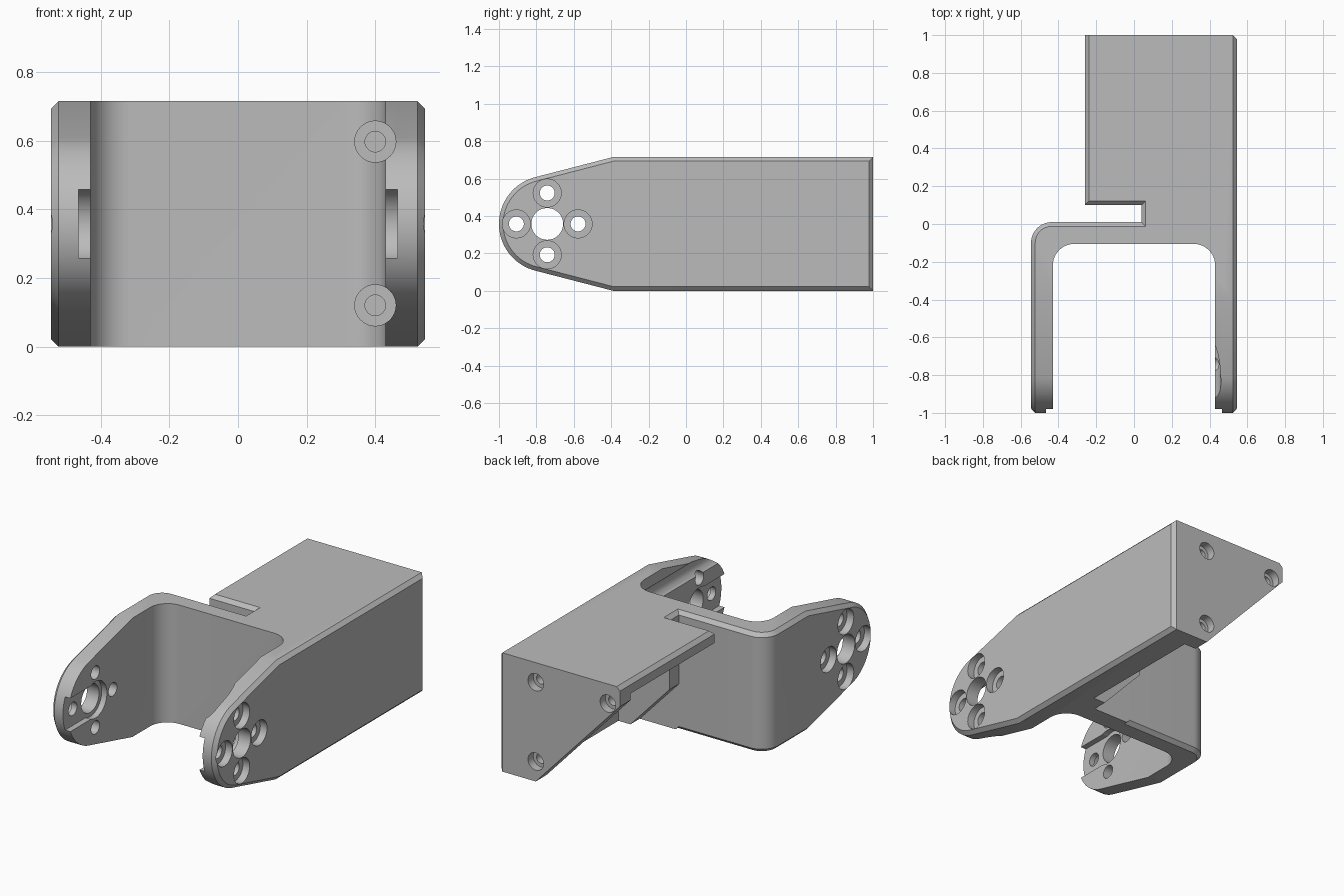
import bpy, bmesh, math
from mathutils import Matrix, Vector

cube = bpy.data.objects.get("Cube")
if cube:
    bpy.data.objects.remove(cube, do_unlink=True)

HALF, INNER, HEIGHT, CHAMFER = 0.545, 0.43, 0.715, 0.022
MID, PIVOT, TIP = HEIGHT / 2, -0.742, 0.258

grey = bpy.data.materials.new("bracket_grey")
grey.use_nodes = True
grey.diffuse_color = (0.5, 0.5, 0.5, 1)
grey.node_tree.nodes["Principled BSDF"].inputs["Base Color"].default_value = (0.5, 0.5, 0.5, 1)


def arc(cx, cy, r, a0, a1, n=12):
    return [(cx + r * math.cos(math.radians(a0 + (a1 - a0) * i / n)),
             cy + r * math.sin(math.radians(a0 + (a1 - a0) * i / n))) for i in range(n + 1)]


def prism(name, points, place, low, high, bevel_rule=None):
    """Extrude a flat outline from low to high; place(a, b, h) gives the 3D point."""
    bm = bmesh.new()
    bottom = [bm.verts.new(place(a, b, low)) for a, b in points]
    top = [bm.verts.new(place(a, b, high)) for a, b in points]
    bm.faces.new(bottom)
    bm.faces.new(top)
    n = len(points)
    for i in range(n):
        j = (i + 1) % n
        bm.faces.new((bottom[i], bottom[j], top[j], top[i]))
    bmesh.ops.recalc_face_normals(bm, faces=bm.faces)
    if bevel_rule:
        edges = [e for e in bm.edges if bevel_rule(e)]
        bmesh.ops.bevel(bm, geom=edges, offset=CHAMFER, segments=1, affect='EDGES', profile=0.5)
    mesh = bpy.data.meshes.new(name)
    bm.to_mesh(mesh)
    bm.free()
    obj = bpy.data.objects.new(name, mesh)
    bpy.context.collection.objects.link(obj)
    return obj


def along_x(a, b, h):
    return Vector((h, a, b))


def along_y(a, b, h):
    return Vector((a, h, b))


def along_z(a, b, h):
    return Vector((a, b, h))


def combine(target, tool, operation='DIFFERENCE'):
    tool.hide_render = True
    mod = target.modifiers.new("cut", 'BOOLEAN')
    mod.operation, mod.solver, mod.object = operation, 'EXACT', tool
    bpy.context.view_layer.objects.active = target
    bpy.ops.object.modifier_apply(modifier=mod.name)
    bpy.data.objects.remove(tool, do_unlink=True)


def drill(target, a, b, r, place, low, high):
    combine(target, prism("drill", arc(a, b, r, 0, 360, 32)[:-1], place, low, high))


def box(target, xs, ys, zs):
    outline = [(xs[0], ys[0]), (xs[1], ys[0]), (xs[1], ys[1]), (xs[0], ys[1])]
    combine(target, prism("pocket", outline, along_z, *zs))


# Plan outline: fork, crossbar, relief slot and long body
plan = [(-HALF, -1.05)] + arc(-HALF + 0.11, -0.1, 0.11, 180, 90)
plan += [(0.04, 0.01), (0.04, 0.1), (-0.26, 0.1), (-0.26, 1), (HALF, 1), (HALF, -1.05), (INNER, -1.05)]
plan += arc(INNER - 0.115, -0.22, 0.115, 0, 90) + arc(-INNER + 0.115, -0.22, 0.115, 90, 180)
plan += [(-INNER, -1.05)]


def back_rim(e):
    p, q = (v.co for v in e.verts)
    return abs(p.z - q.z) < 1e-4 and min(p.y, q.y) > -0.1001 and max(p.x, q.x) < 0.1


bracket = prism("bracket", plan, along_z, 0, HEIGHT, back_rim)

# Side outline: round fork tips tapering up to full height, chamfered on the outer faces
side = [(1, HEIGHT), (-0.39, HEIGHT)] + arc(PIVOT, MID, TIP, 105, 255, 40) + [(-0.39, 0), (1, 0)]
outer = prism("side_outline", side, along_x, -HALF, HALF,
              lambda e: abs(e.verts[0].co.x - e.verts[1].co.x) < 1e-4)
combine(bracket, outer, 'INTERSECT')

# Sloped underside and hollow interior of the body
slope = [(0.3, -0.1), (0.3, 0), (-0.26, 0.6), (-0.4, 0.6), (-0.4, -0.1)]
combine(bracket, prism("slope", slope, along_y, 0.0105, 1.1))
box(bracket, (-0.4, 0.38), (0.1, 0.9), (-0.1, 0.64))

# Fork holes, counterbores and inner horn slots, both sides
for s in (-1, 1):
    def span(a, b):
        return sorted((s * a, s * b))
    drill(bracket, PIVOT, MID, 0.11, along_x, *span(0.3, 0.465))
    box(bracket, span(0.3, 0.465), (-1.1, PIVOT), (MID - 0.1, MID + 0.1))
    drill(bracket, PIVOT, MID, 0.085, along_x, *span(0.3, 0.7))
    for k in range(4):
        dy, dz = ((0.165, 0), (0, 0.165), (-0.165, 0), (0, -0.165))[k]
        drill(bracket, PIVOT + dy, MID + dz, 0.04, along_x, *span(0.3, 0.7))
        drill(bracket, PIVOT + dy, MID + dz, 0.075, along_x, *span(0.5, 0.7))

# Front screw bores in the crossbar
for z in (0.12, 0.597):
    drill(bracket, 0.4, z, 0.06, along_y, -1.1, -0.05)
    drill(bracket, 0.4, z, 0.03, along_y, -0.1, 0.06)

# Counterbored screw holes in the back plate
for x, z in ((0.3, 0.12), (0.3, 0.597), (-0.18, 0.597)):
    drill(bracket, x, z, 0.052, along_y, 0.95, 1.1)
    drill(bracket, x, z, 0.03, along_y, 0.85, 1.1)

# Finish
bracket.data.materials.clear()
bracket.data.materials.append(grey)
for poly in bracket.data.polygons:
    poly.material_index = 0
bpy.ops.object.select_all(action='DESELECT')
bracket.select_set(True)
bpy.context.view_layer.objects.active = bracket
bpy.ops.object.shade_smooth_by_angle(angle=math.radians(25))
